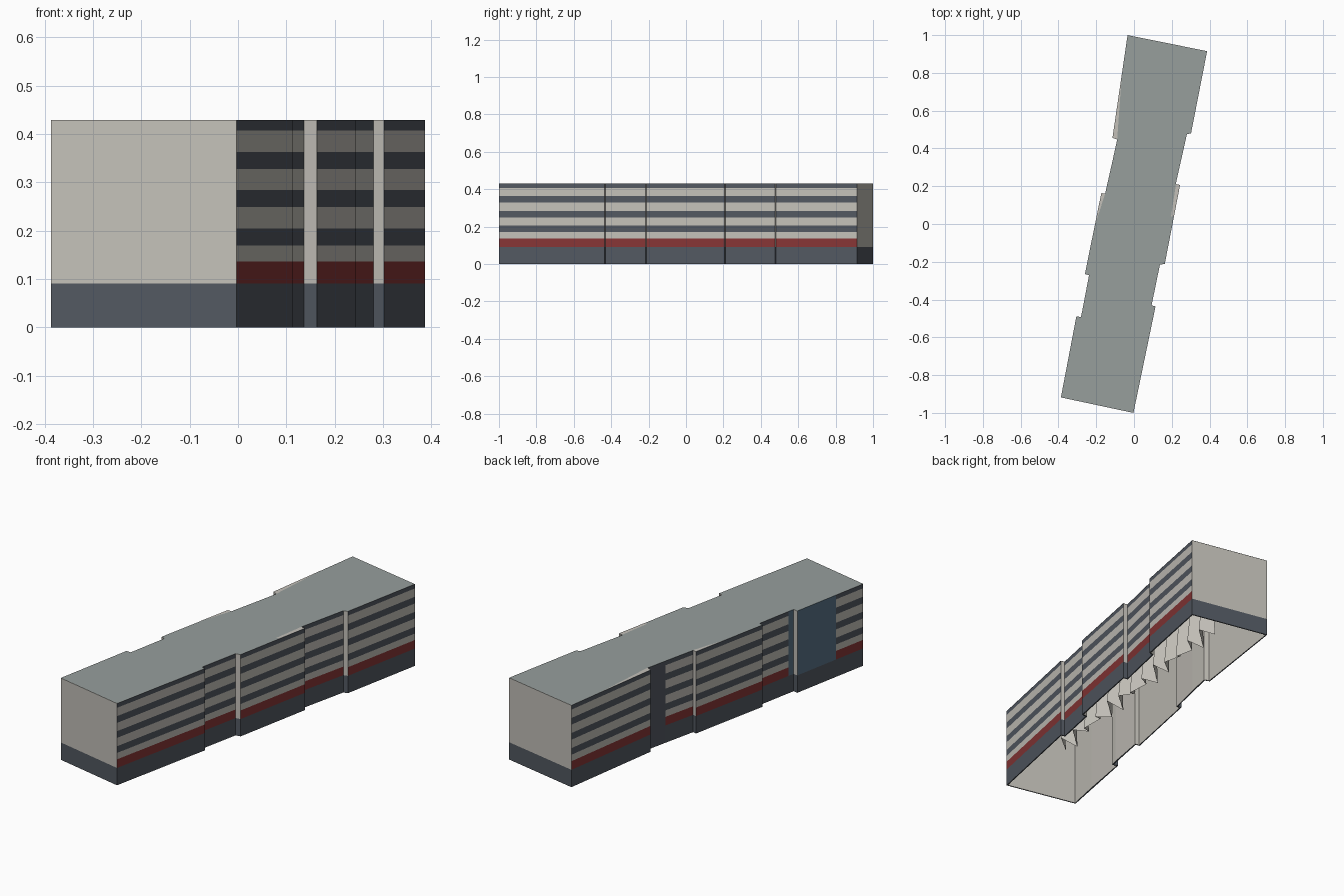
import bpy, bmesh, math

if "Cube" in bpy.data.objects:
    bpy.data.objects.remove(bpy.data.objects["Cube"])

# Palette
def material(name, rgb):
    m = bpy.data.materials.new(name)
    m.diffuse_color = (*rgb, 1)
    m.use_nodes = True
    m.node_tree.nodes["Principled BSDF"].inputs["Base Color"].default_value = m.diffuse_color
    return m

SLATE, RED, ROOF, GLASS, BEIGE = range(5)
mats = [material("slate", (.085, .098, .12)), material("brick red", (.24, .036, .036)),
        material("roof grey", (.31, .345, .335)), material("blue glass", (.10, .17, .24)),
        material("beige", (.55, .53, .485))]

def make_object(name, bm):
    me = bpy.data.meshes.new(name)
    bm.to_mesh(me)
    bm.free()
    ob = bpy.data.objects.new(name, me)
    for m in mats:
        me.materials.append(m)
    bpy.context.collection.objects.link(ob)
    return ob

# Plan outline, counter-clockwise; the letter is the finish of the wall that follows:
# b = banded facade, e = plain end, d = dark panel, g = glass
plan = [(-.003, -1, 'b'), (.114, -.436, 'e'), (.093, -.431, 'b'), (.137, -.216, 'e'),
        (.163, -.211, 'b'), (.244, .207, 'e'), (.221, .211, 'b'), (.28, .475, 'e'),
        (.302, .48, 'b'), (.387, .915, 'e'), (-.034, 1, 'b'), (-.114, .456, 'e'),
        (-.089, .447, 'd'), (-.114, .333, 'b'), (-.153, .16, 'e'), (-.173, .164, 'b'),
        (-.26, -.265, 'e'), (-.238, -.271, 'b'), (-.274, -.46, 'g'), (-.281, -.493, 'e'),
        (-.305, -.488, 'g'), (-.353, -.74, 'b'), (-.387, -.918, 'e')]
levels = [0, .091, .136, .17, .205, .249, .284, .328, .363, .407, .4295]
bands = [SLATE, RED, BEIGE, SLATE, BEIGE, SLATE, BEIGE, SLATE, BEIGE, SLATE]
plain = {'e': BEIGE, 'd': SLATE, 'g': GLASS}

# Outer walls: one row of faces per storey band
bm = bmesh.new()
rings = [[bm.verts.new((x, y, z)) for x, y, _ in plan] for z in levels]
n = len(plan)
for row, band in enumerate(bands):
    for i, (_, _, kind) in enumerate(plan):
        j = (i + 1) % n
        f = bm.faces.new((rings[row][i], rings[row][j], rings[row + 1][j], rings[row + 1][i]))
        f.material_index = SLATE if row == 0 else plain.get(kind, band)
walls = make_object("walls", bm)

# Wall thickness with a beige inner lining
solid = walls.modifiers.new("thickness", 'SOLIDIFY')
solid.thickness = .008
solid.offset = -1
solid.material_offset = 4

# Flat plates
def plate(name, points, z, mat):
    bm = bmesh.new()
    f = bm.faces.new([bm.verts.new((x, y, z)) for x, y in points])
    f.material_index = mat
    f.normal_update()
    if f.normal.z < 0:
        f.normal_flip()
    make_object(name, bm)

plate("roof", [(x, y) for x, y, _ in plan], .43, ROOF)

# Beige slivers along the roof edge
slivers = [[(.244, .207), (.222, .209), (.196, .04), (.211, .04)],
           [(-.114, .456), (-.089, .447), (-.071, .70), (-.063, .80)],
           [(-.173, .164), (-.153, .16), (-.209, -.015)]]
for k, pts in enumerate(slivers):
    plate(f"roof_edge_{k + 1}", pts, .431, BEIGE)

# Folded lining inside the open shell
bm = bmesh.new()
low, high = [], []
steps = 26
for k in range(steps + 1):
    t = k / steps
    x, y = -.14 + .18 * t, -.74 + 1.38 * t
    side = .035 if k % 2 else -.035
    low.append(bm.verts.new((x + side, y, .15 + .03 * math.sin(k * 2.3))))
    high.append(bm.verts.new((x + side * .5 + .03, y + .04, .32)))
for k in range(steps):
    f = bm.faces.new((low[k], low[k + 1], high[k + 1], high[k]))
    f.material_index = BEIGE
make_object("folded_lining", bm)
